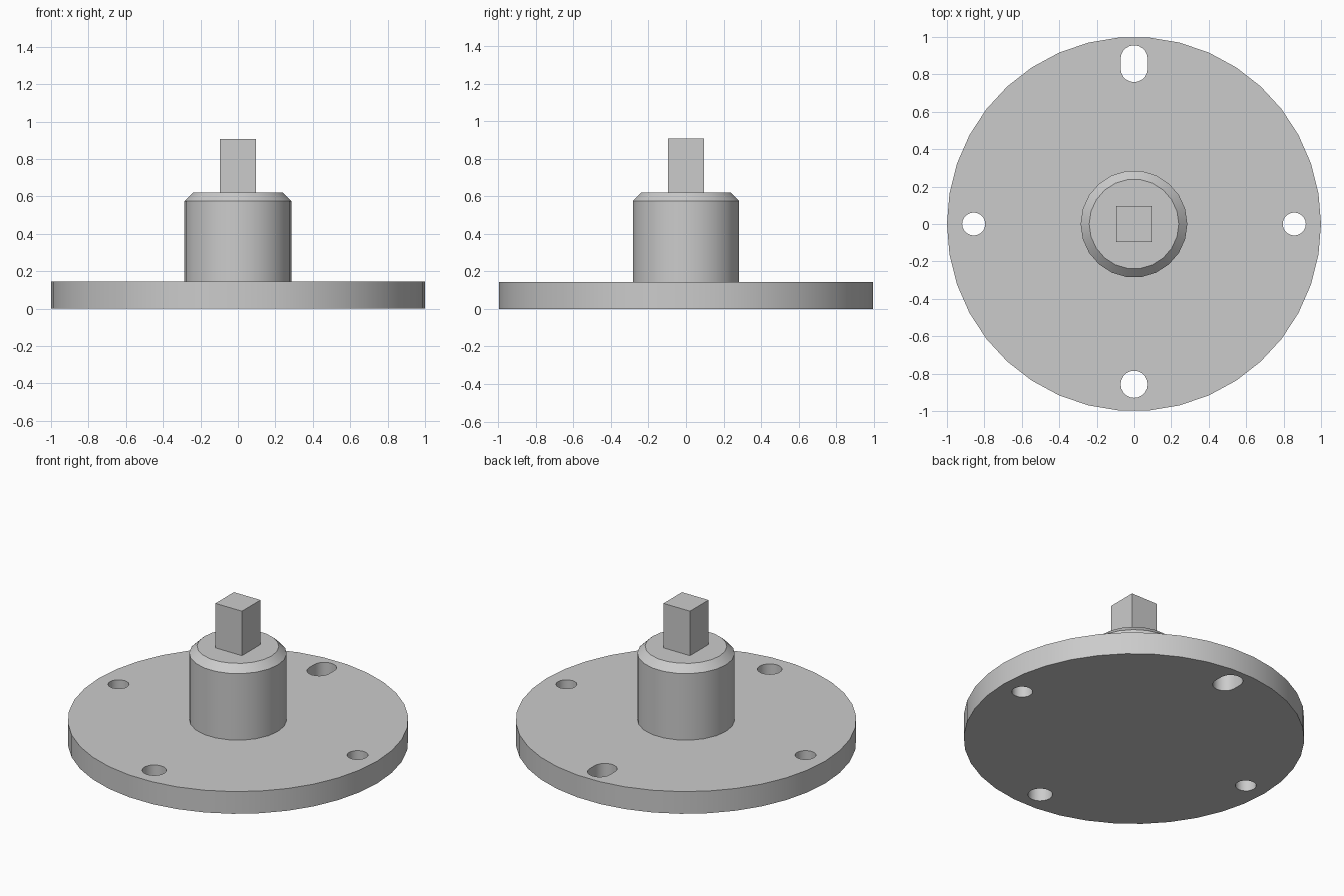
import bpy
import bmesh
from math import cos, sin, pi, radians

if "Cube" in bpy.data.objects:
    bpy.data.objects.remove(bpy.data.objects["Cube"])

grey = bpy.data.materials.new("plain grey")
grey.use_nodes = True
grey.diffuse_color = (0.6, 0.6, 0.6, 1)
grey.node_tree.nodes["Principled BSDF"].inputs["Base Color"].default_value = (0.6, 0.6, 0.6, 1)


def circle(radius, sides):
    return [(radius * cos(2 * pi * i / sides), radius * sin(2 * pi * i / sides))
            for i in range(sides)]


def slot(radius, half_length, sides):
    """Hole outline centred on the origin, stretched along y by half_length."""
    outline = []
    for end, start in ((half_length, 0), (-half_length, pi)):
        for i in range(sides // 2 + 1):
            a = start + 2 * pi * i / sides
            outline.append((radius * cos(a), radius * sin(a) + end))
    return outline


def loft(name, sections, location=(0, 0, 0)):
    """Closed solid through (outline, z) sections stacked upwards."""
    bm = bmesh.new()
    rings = [[bm.verts.new((x, y, z)) for x, y in outline] for outline, z in sections]
    count = len(rings[0])
    for low, high in zip(rings, rings[1:]):
        for i in range(count):
            j = (i + 1) % count
            bm.faces.new((low[i], low[j], high[j], high[i]))
    bm.faces.new(rings[0][::-1])
    bm.faces.new(rings[-1])
    mesh = bpy.data.meshes.new(name)
    bm.to_mesh(mesh)
    bm.free()
    mesh.materials.append(grey)
    obj = bpy.data.objects.new(name, mesh)
    obj.location = location
    bpy.context.collection.objects.link(obj)
    return obj


def select_only(obj):
    bpy.ops.object.select_all(action='DESELECT')
    obj.select_set(True)
    bpy.context.view_layer.objects.active = obj


FLANGE_TOP = 0.144
HUB_SHOULDER = 0.575
HUB_TOP = 0.62
SHAFT_TOP = 0.908
BOLT_RADIUS = 0.857

# Round base flange
rim = circle(1, 38)
flange = loft("base_flange", [(rim, 0), (rim, FLANGE_TOP)])

# Bolt holes: two small at the sides, a larger one in front, a slot at the back
holes = {
    "left_hole": (circle(0.0615, 20), (BOLT_RADIUS, 0, 0)),
    "right_hole": (circle(0.0615, 20), (-BOLT_RADIUS, 0, 0)),
    "front_hole": (circle(0.0725, 20), (0, -BOLT_RADIUS, 0)),
    "back_slot": (slot(0.0725, 0.026, 20), (0, BOLT_RADIUS, 0)),
}
for name, (outline, place) in holes.items():
    cutter = loft(name + "_cutter", [(outline, -0.1), (outline, FLANGE_TOP + 0.1)], place)
    cutter.hide_render = True
    cut = flange.modifiers.new(name, 'BOOLEAN')
    cut.operation = 'DIFFERENCE'
    cut.solver = 'EXACT'
    cut.object = cutter
    select_only(flange)
    bpy.ops.object.modifier_apply(modifier=name)
    bpy.data.objects.remove(cutter)

# Cylindrical hub with a chamfered top edge
barrel = circle(0.286, 22)
hub = loft("hub", [(barrel, FLANGE_TOP), (barrel, HUB_SHOULDER), (circle(0.24, 22), HUB_TOP)])

# Square drive shaft
h = 0.095
square = [(-h, -h), (h, -h), (h, h), (-h, h)]
loft("square_shaft", [(square, HUB_TOP), (square, SHAFT_TOP)])

# Smooth round walls, crisp rims
for obj in (flange, hub):
    select_only(obj)
    bpy.ops.object.shade_smooth_by_angle(angle=radians(30))
